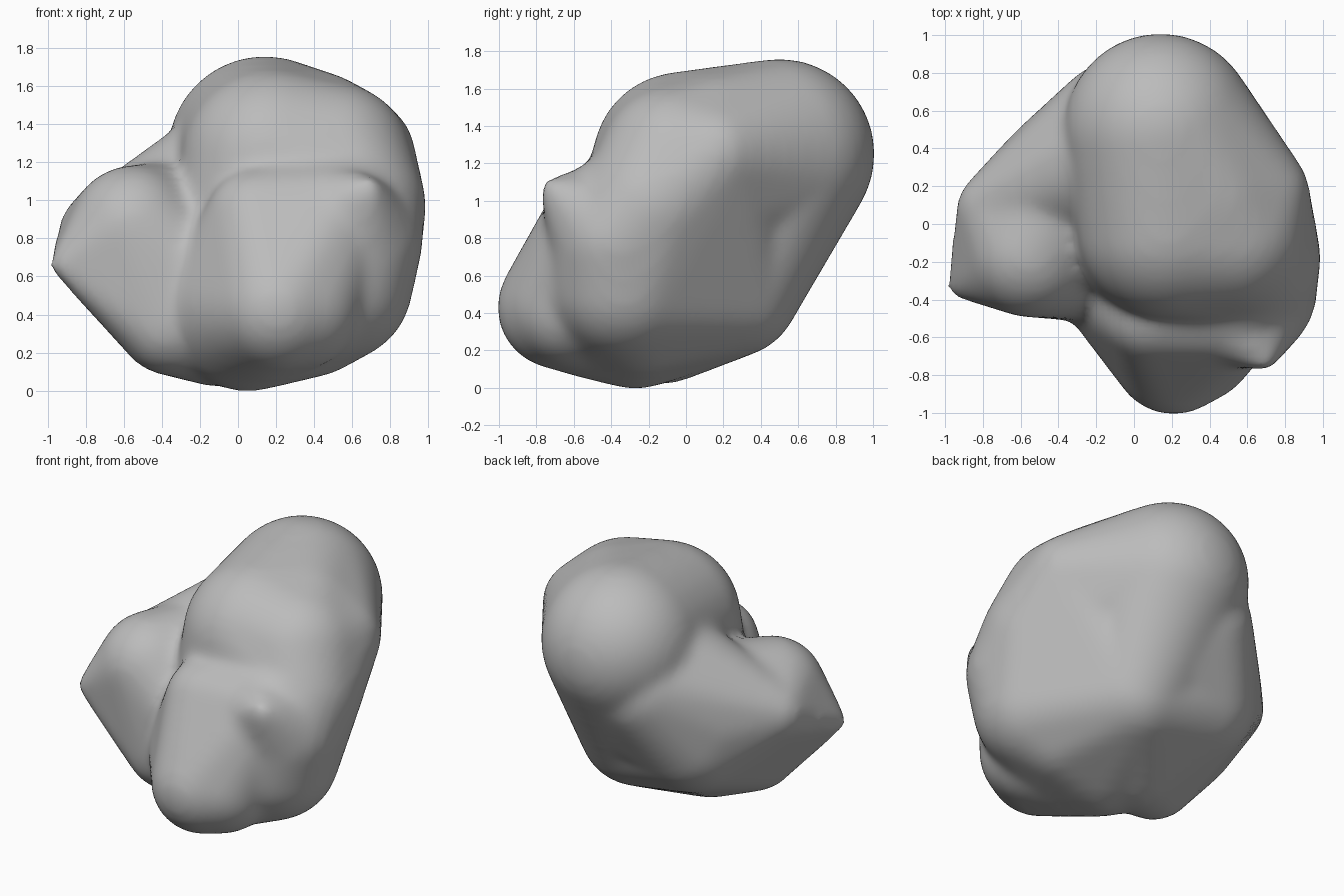
import bpy
import bmesh
from mathutils import Matrix

cube = bpy.data.objects.get("Cube")
if cube:
    bpy.data.objects.remove(cube, do_unlink=True)

# Rounded masses that shape the boulder: (x, y, z, radius)
back_ball = (0.14, 0.5, 1.25, 0.51)
upper_front = (0.18, -0.02, 1.21, 0.48)
upper_side = (0.5, -0.05, 1.2, 0.42)
shoulder = (0.4, 0.15, 1.3, 0.38)
right_corner = (0.66, 0.16, 1.25, 0.27)
right_wall = (0.6, -0.18, 0.97, 0.39)
right_bulge = (0.59, -0.35, 0.78, 0.38)
right_foot = (0.51, -0.33, 0.56, 0.41)
under_right = (0.38, -0.25, 0.42, 0.35)
under_front = (0.15, -0.5, 0.43, 0.38)
front_lobe = (0.21, -0.68, 0.43, 0.33)
front_lobe_side = (0.32, -0.62, 0.44, 0.33)
nub = (0.69, -0.72, 1.06, 0.06)
shelf = (0.1, -0.47, 0.9, 0.27)
shelf_side = (0.5, -0.45, 0.9, 0.3)
belly = (0.05, -0.27, 0.445, 0.45)
core = (0.05, -0.1, 0.7, 0.4)
back_foot = (0.2, 0.24, 0.53, 0.37)
back_bulge = (0.1, 0.37, 0.77, 0.37)
left_top = (-0.55, -0.16, 0.85, 0.335)
left_back = (-0.74, 0.08, 0.84, 0.2)
left_tip = (-0.93, -0.33, 0.66, 0.06)
left_foot = (-0.36, -0.24, 0.35, 0.27)
left_rear = (-0.34, 0.2, 0.8, 0.41)
left_under = (-0.25, 0.25, 0.66, 0.42)
left_core = (-0.1, -0.13, 0.4, 0.38)
back_saddle = (-0.07, 0.49, 1.0, 0.38)
saddle_fill = (0.1, 0.45, 1.2, 0.4)

# Each lobe is the taut skin around a group of masses
lobes = [
    (back_ball, upper_front, upper_side, shoulder, right_corner, right_wall,
     core),
    (right_corner, right_wall, right_bulge, right_foot, under_right,
     back_foot, back_bulge, belly),
    (back_ball, back_bulge, back_foot, core),
    (right_wall, right_bulge, right_foot, under_right, shelf, shelf_side,
     under_front, belly),
    (front_lobe, front_lobe_side, under_front, shelf, shelf_side, belly),
    (nub, shelf_side, right_bulge),
    (left_top, left_back, left_tip, left_foot, left_rear, left_under,
     left_core, back_foot),
    (saddle_fill, back_saddle, left_rear, left_under, left_back, back_bulge),
]


def lobe_mesh(masses):
    bm = bmesh.new()
    for x, y, z, r in masses:
        bmesh.ops.create_icosphere(bm, subdivisions=4, radius=r,
                                   matrix=Matrix.Translation((x, y, z)))
    bmesh.ops.delete(bm, geom=bm.edges[:], context='EDGES_FACES')
    bmesh.ops.convex_hull(bm, input=bm.verts[:])
    loose = [v for v in bm.verts if not v.link_faces]
    bmesh.ops.delete(bm, geom=loose, context='VERTS')
    bmesh.ops.recalc_face_normals(bm, faces=bm.faces[:])
    part = bpy.data.meshes.new("lobe")
    bm.to_mesh(part)
    bm.free()
    return part


body = bmesh.new()
for group in lobes:
    part = lobe_mesh(group)
    body.from_mesh(part)
    bpy.data.meshes.remove(part)
mesh = bpy.data.meshes.new("boulder")
body.to_mesh(mesh)
body.free()
boulder = bpy.data.objects.new("boulder", mesh)
bpy.context.collection.objects.link(boulder)

# Fuse the lobes and soften the seams
remesh = boulder.modifiers.new("fuse", 'REMESH')
remesh.mode = 'VOXEL'
remesh.voxel_size = 0.03
remesh.use_smooth_shade = True
soften = boulder.modifiers.new("soften", 'SMOOTH')
soften.factor = 0.5
soften.iterations = 16
graph = bpy.context.evaluated_depsgraph_get()
fused = bpy.data.meshes.new_from_object(boulder.evaluated_get(graph))
boulder.modifiers.clear()
boulder.data = fused
bpy.data.meshes.remove(mesh)

# Stone colour
stone = bpy.data.materials.new("grey stone")
stone.use_nodes = True
grey = (0.5, 0.5, 0.5, 1)
stone.diffuse_color = grey
stone.node_tree.nodes["Principled BSDF"].inputs["Base Color"].default_value = grey
fused.materials.clear()
fused.materials.append(stone)
